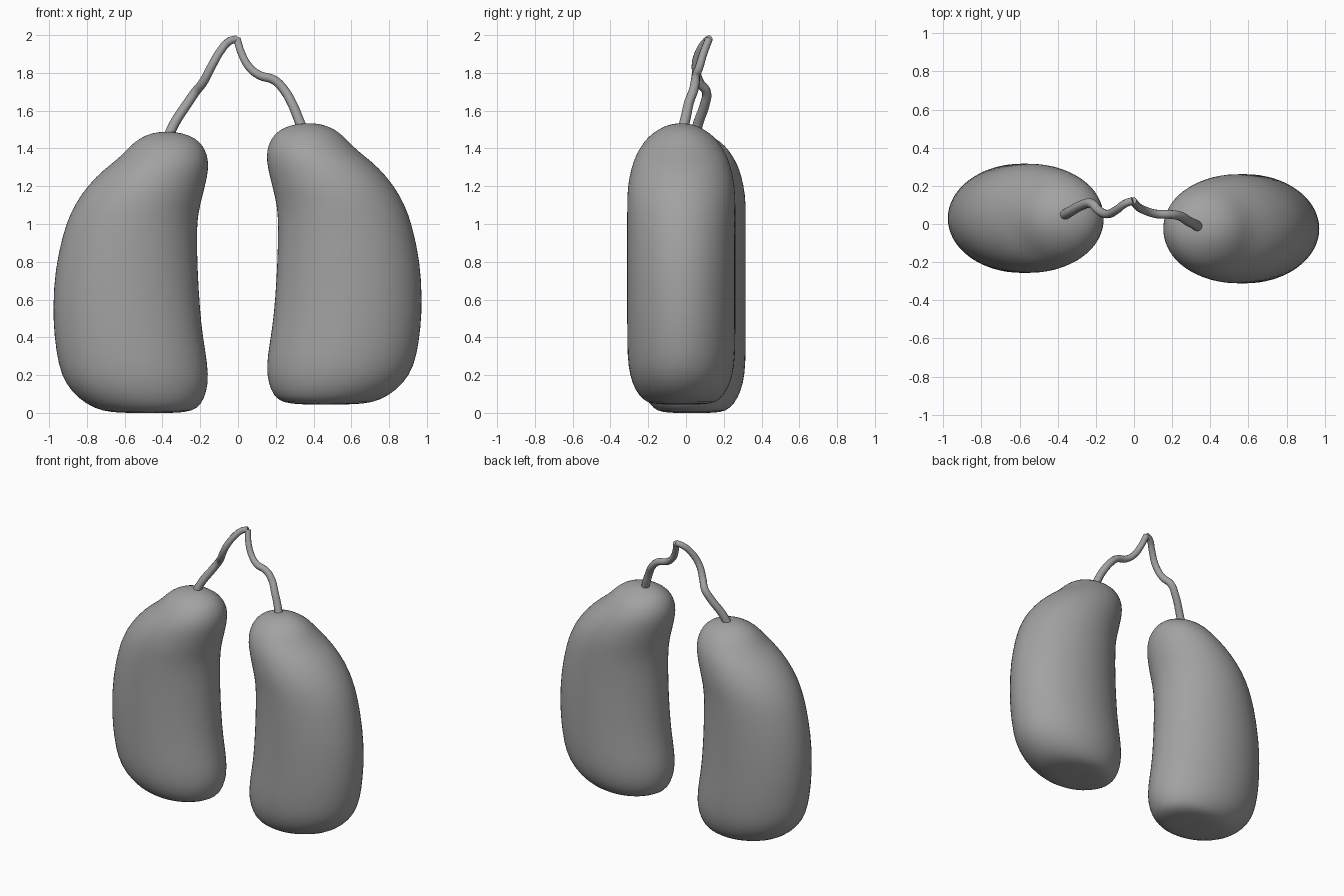
import bpy, bmesh, math

if "Cube" in bpy.data.objects:
    bpy.data.objects.remove(bpy.data.objects["Cube"])

grey = bpy.data.materials.new("mid_grey")
grey.diffuse_color = (0.36, 0.36, 0.36, 1)
grey.use_nodes = True
grey.node_tree.nodes["Principled BSDF"].inputs["Base Color"].default_value = grey.diffuse_color

# Body sections: height, inner x, outer x, half depth
SECTIONS = [
    (.045, .42, .50, .03), (.045, .27, .67, .16), (.07, .205, .76, .205),
    (.12, .172, .84, .245), (.20, .150, .912, .275), (.30, .153, .948, .287),
    (.45, .180, .970, .288), (.60, .195, .977, .288), (.80, .207, .967, .288),
    (1.0, .212, .922, .288), (1.1, .205, .885, .288), (1.2, .180, .830, .286),
    (1.3, .155, .745, .265), (1.36, .150, .67, .243), (1.41, .157, .61, .215),
    (1.46, .180, .565, .178), (1.50, .220, .515, .125), (1.528, .29, .45, .065),
    (1.533, .36, .39, .015),
]
SEGMENTS = 32


def body(name, side, dx, dy, dz):
    bm = bmesh.new()
    rings = []
    for z, x0, x1, depth in SECTIONS:
        ring = []
        for i in range(SEGMENTS):
            a = 2 * math.pi * i / SEGMENTS
            x = (x0 + x1) / 2 + (x1 - x0) / 2 * math.cos(a)
            ring.append(bm.verts.new((side * x + dx, depth * math.sin(a) + dy, z + dz)))
        rings.append(ring)
    for low, high in zip(rings, rings[1:]):
        for i in range(SEGMENTS):
            j = (i + 1) % SEGMENTS
            bm.faces.new((low[i], low[j], high[j], high[i]))
    bm.faces.new(rings[0])
    bm.faces.new(rings[-1])
    bmesh.ops.recalc_face_normals(bm, faces=bm.faces)
    for f in bm.faces:
        f.smooth = True
    mesh = bpy.data.meshes.new(name)
    bm.to_mesh(mesh)
    bm.free()
    mesh.materials.append(grey)
    obj = bpy.data.objects.new(name, mesh)
    bpy.context.collection.objects.link(obj)
    obj.modifiers.new("smooth_form", 'SUBSURF').levels = 1
    obj.modifiers["smooth_form"].render_levels = 1


def stem(name, points):
    curve = bpy.data.curves.new(name, 'CURVE')
    curve.dimensions = '3D'
    curve.bevel_depth = 0.025
    curve.bevel_resolution = 3
    curve.resolution_u = 6
    curve.use_fill_caps = True
    spline = curve.splines.new('BEZIER')
    spline.bezier_points.add(len(points) - 1)
    for i, (bp, p) in enumerate(zip(spline.bezier_points, points)):
        bp.co = p
        bp.handle_left_type = bp.handle_right_type = 'AUTO'
        bp.radius = 1.1 - 0.3 * i / (len(points) - 1)
    curve.materials.append(grey)
    obj = bpy.data.objects.new(name, curve)
    bpy.context.collection.objects.link(obj)


# Two hanging bodies, mirrored and slightly offset
body("right_body", 1, 0, -.025, 0)
body("left_body", -1, -.005, .03, -.045)

# Twisting stems that meet at the tip
TIP = (-.005, .122, 1.98)
stem("left_stem", [(-.37, .045, 1.46), (-.335, .065, 1.535), (-.27, .10, 1.635),
                   (-.225, .108, 1.70), (-.185, .072, 1.75), (-.14, .052, 1.835),
                   (-.09, .075, 1.92), (-.045, .108, 1.968), TIP])
stem("right_stem", [(.345, -.02, 1.49), (.315, 0, 1.57), (.285, .015, 1.64),
                    (.24, .042, 1.715), (.19, .05, 1.763), (.115, .053, 1.787),
                    (.06, .07, 1.83), (.018, .093, 1.905), TIP])
